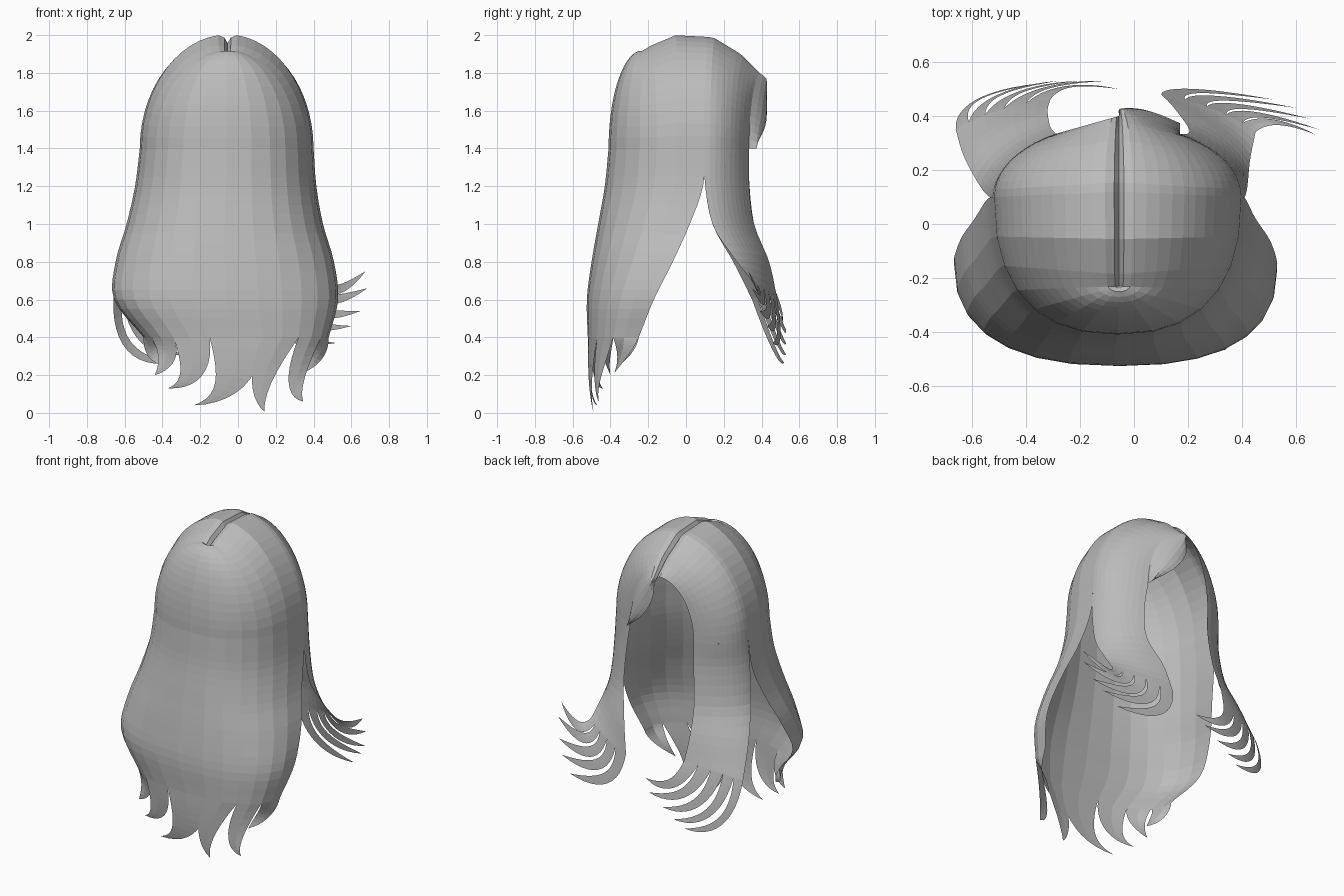
import bpy, bmesh
from math import sin, cos, radians, pi, copysign
from mathutils import Vector as V

if "Cube" in bpy.data.objects:
    bpy.data.objects.remove(bpy.data.objects["Cube"])

hair = bpy.data.materials.new("hair grey")
hair.use_nodes = True
hair.diffuse_color = (0.5, 0.5, 0.5, 1)
hair.node_tree.nodes["Principled BSDF"].inputs["Base Color"].default_value = (0.5, 0.5, 0.5, 1)


def spline(pts, t):
    """Smooth curve through pts, t from 0 to 1."""
    pts = [V(p) for p in pts]
    last = len(pts) - 1
    i = min(int(t * last), last - 1)
    f = t * last - i
    b, c = pts[i], pts[i + 1]
    a = pts[i - 1] if i else b * 2 - c
    d = pts[i + 2] if i + 2 <= last else c * 2 - b
    return (b * 2 + (c - a) * f + (a * 2 - b * 5 + c * 4 - d) * f ** 2
            + (b * 3 - a - c * 3 + d) * f ** 3) / 2


def build(name, grids):
    """One object made of grids of points."""
    bm = bmesh.new()
    for rows in grids:
        vs = [[bm.verts.new(p) for p in row] for row in rows]
        for r, s in zip(vs, vs[1:]):
            for j in range(len(r) - 1):
                bm.faces.new((r[j], s[j], s[j + 1], r[j + 1]))
    bmesh.ops.remove_doubles(bm, verts=bm.verts, dist=0.0005)
    mesh = bpy.data.meshes.new(name)
    bm.to_mesh(mesh)
    bm.free()
    mesh.materials.append(hair)
    bpy.context.collection.objects.link(bpy.data.objects.new(name, mesh))


def strand(base, ctrl, tip, turn, steps=10):
    """Lock of hair that curls from a base row to a tip, its width swinging towards turn."""
    ctrl, tip, turn = V(ctrl), V(tip), V(turn)
    mean = sum(base, V((0, 0, 0))) / len(base)
    rows = []
    for k in range(steps + 1):
        f = k / steps
        mid = mean * (1 - f) ** 2 + ctrl * 2 * f * (1 - f) + tip * f * f
        rows.append([mid + ((p - mean) * (1 - f) + turn * (2 * j / (len(base) - 1) - 1) * f)
                     * (1 - f ** 2.2) for j, p in enumerate(base)])
    return rows


def power(v, p=0.83):
    return copysign(abs(v) ** p, v)


# Back curtain: centre x, half width, rear y, side edge y, height
SECTIONS = [(-.06, .46, -.41, .10, 1.4), (-.065, .48, -.43, .09, 1.2),
            (-.07, .52, -.465, .02, 1.0), (-.07, .578, -.50, -.07, .8),
            (-.063, .593, -.525, -.17, .6), (-.01, .49, -.52, -.25, .4)]


def curtain_point(sec, deg):
    c, w, rear, edge, z = sec
    a = radians(deg)
    return V((c + w * power(sin(a)), edge + (rear - edge) * power(cos(a)), z))


def section_at(t):
    lo = spline([s[:3] for s in SECTIONS], t)
    hi = spline([s[2:] for s in SECTIONS], t)
    return (*lo, hi[1], hi[2])


COLS = 14
angles = [-90 + 180 * j / COLS for j in range(COLS + 1)]
curtain = [[curtain_point(section_at(i / 20), a) for a in angles] for i in range(21)]
ends = [((-.47, -.30, .32), (-.40, -.36, .25)),
        ((-.34, -.42, .28), (-.44, -.40, .20)),
        ((-.19, -.49, .15), (-.37, -.44, .13)),
        ((.03, -.52, .08), (-.235, -.47, .04)),
        ((.08, -.52, .14), (.14, -.49, .005)),
        ((.26, -.49, .12), (.345, -.46, .06)),
        ((.45, -.33, .31), (.34, -.38, .21))]
grids = [curtain]
for k, (ctrl, tip) in enumerate(ends):
    base = curtain[-1][2 * k:2 * k + 3]
    lean = copysign(.03, tip[0] - ctrl[0])
    grids.append(strand(base, ctrl, tip, (.05, 0, lean)))
build("back_curtain", grids)

# Crown: hair falls from the parting to the widest level
PART_X, LEVEL = -.055, 1.4
PARTING = [(-.23, 1.92), (-.17, 1.96), (-.08, 2.0), (0, 2.01), (.15, 1.99), (.3, 1.9), (.4, 1.8)]


def parting_height(y):
    for (y0, z0), (y1, z1) in zip(PARTING, PARTING[1:]):
        if y <= y1:
            return z0 + (z1 - z0) * (y - y0) / (y1 - y0)
    return PARTING[-1][1]


def rim_point(deg):
    if abs(deg) <= 90:
        return curtain_point(SECTIONS[0], deg)
    b = radians(abs(deg) - 90)
    return V((-.06 + copysign(.46, deg) * cos(b), .1 + .27 * sin(b), LEVEL))


side = [90 + 6 * j for j in range(11)]
rim = [rim_point(a) for a in [-a for a in side[:0:-1]] + angles + side[1:]]
crown = []
for t, groove in [(0, .045), (.025, .015)] + [(i / 14, 0) for i in range(1, 15)]:
    row = []
    s, c = sin(t * pi / 2), cos(t * pi / 2)
    for p in rim:
        y = max(-.23, min(.4, p.y * 1.2))
        row.append(V((PART_X + (p.x - PART_X) * s, y + (p.y - y) * s,
                      LEVEL + (parting_height(y) - LEVEL) * c - groove)))
    crown.append(row)
build("crown", [crown])


# Long face locks: rear edge, front edge, then curled strands
def face_lock(name, sign, rear, front, ctrl_a, ctrl_b, tips, turn):
    arc = [rim_point(sign * a) for a in side]
    bulge = [p - arc[0].lerp(arc[-1], j / 10) for j, p in enumerate(arc)]
    rows = []
    for i in range(15):
        a, b = spline(rear, i / 14), spline(front, i / 14)
        rows.append([a.lerp(b, j / 10) + bulge[j] * (1 - .4 * i / 14) for j in range(11)])
    grids = [rows]
    for k, tip in enumerate(tips):
        ctrl = V(ctrl_a).lerp(V(ctrl_b), k / 4)
        grids.append(strand(rows[-1][2 * k:2 * k + 3], ctrl, tip, turn, 12))
    build(name, grids)


face_lock("left_face_lock", 1,
          [(.40, .10, 1.4), (.41, .10, 1.22), (.42, .14, 1.0), (.43, .24, .84), (.45, .34, .71)],
          [(.17, .334, 1.4), (.20, .335, 1.2), (.20, .36, 1.0), (.14, .44, .8), (.10, .48, .62)],
          (.50, .41, .58), (.14, .52, .36),
          [(.675, .33, .75), (.685, .35, .66), (.65, .39, .54), (.60, .43, .46), (.52, .46, .37)],
          (0, .01, -.06))
face_lock("right_face_lock", -1,
          [(-.52, .10, 1.4), (-.535, .10, 1.22), (-.57, .14, 1.0), (-.63, .25, .8), (-.66, .35, .6)],
          [(-.29, .334, 1.4), (-.29, .335, 1.22), (-.31, .36, 1.0), (-.32, .42, .82), (-.31, .46, .68)],
          (-.66, .48, .27), (-.28, .54, .46),
          [(-.35, .52, .265), (-.28, .53, .31), (-.20, .53, .37), (-.10, .53, .44), (-.06, .50, .51)],
          (0, -.01, .05))

# Short swept fringe hanging from the left front edge of the crown
inner = [(-.055, .40, 1.78), (-.05, .425, 1.65), (.03, .42, 1.52), (.17, .36, 1.40)]
fringe = []
for i, row in enumerate(crown):
    a, b = spline(inner, i / (len(crown) - 1)), row[-1]
    fringe.append([a.lerp(b, j / 5) + V((0, .025 * sin(pi * j / 5), 0)) for j in range(6)])
build("fringe", [fringe])
